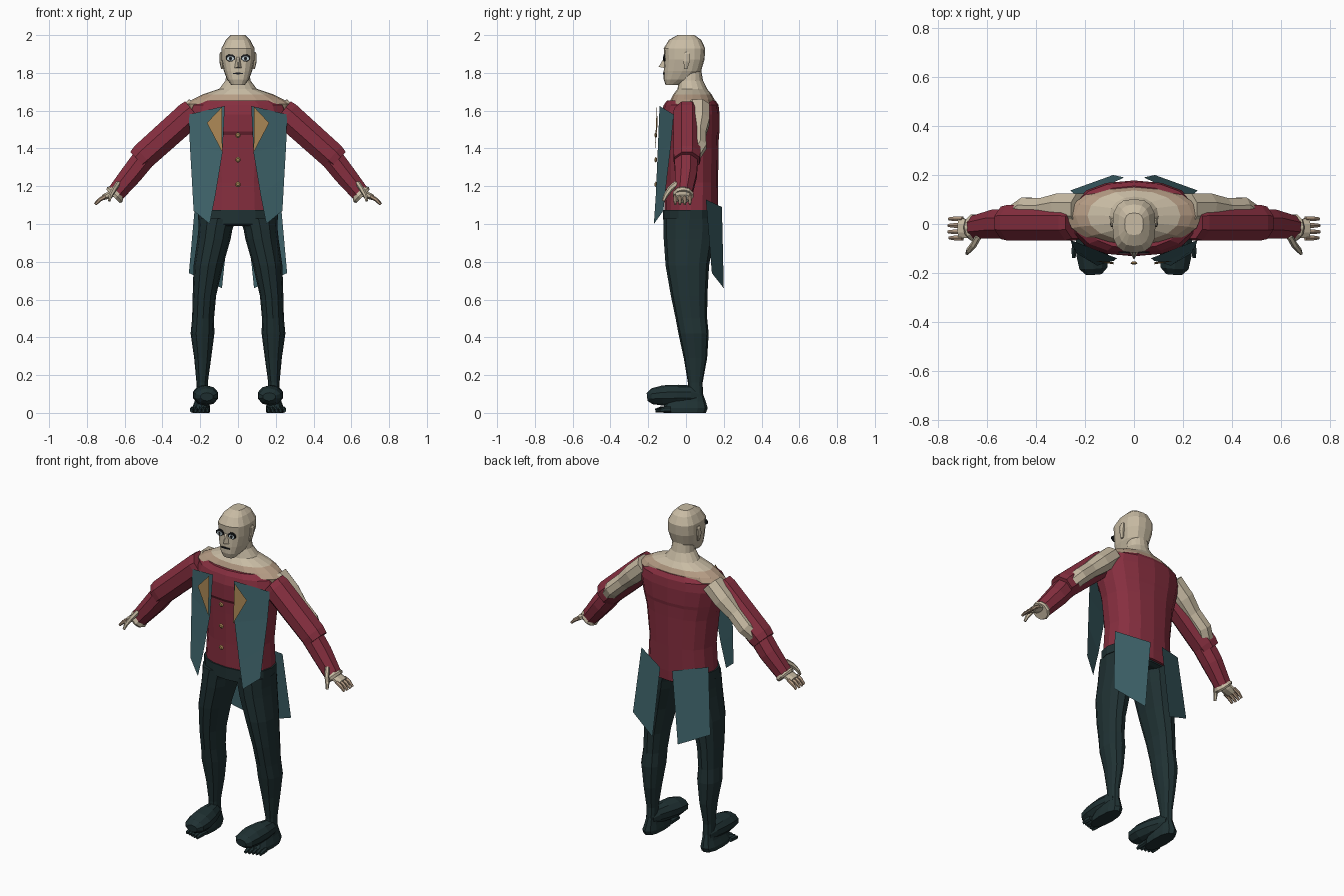
import bpy, bmesh, math
from mathutils import Vector


def mat(name, r, g, b):
    m = bpy.data.materials.new(name)
    m.diffuse_color = (r, g, b, 1)
    return m


RED = mat("wine red", .24, .028, .05)
TEAL = mat("teal cloth", .05, .13, .15)
DARK = mat("dark trousers", .014, .031, .033)
SKIN = mat("pale skin", .58, .50, .37)
TAN = mat("tan skin", .46, .33, .23)
GOLD = mat("gold", .40, .24, .09)
BLACK = mat("black", .01, .011, .013)
WHITE = mat("eye white", .55, .65, .68)


def build(name, verts, faces, *mats, rule=None, flip=1):
    """Make a flat shaded object; flip=-1 mirrors it in x."""
    bm = bmesh.new()
    vs = [bm.verts.new((v[0] * flip, v[1], v[2])) for v in verts]
    for f in faces:
        bm.faces.new([vs[i] for i in f])
    bmesh.ops.recalc_face_normals(bm, faces=bm.faces)
    if rule:
        for f in bm.faces:
            f.material_index = rule(f.calc_center_median())
    me = bpy.data.meshes.new(name)
    bm.to_mesh(me)
    bm.free()
    for m in mats:
        me.materials.append(m)
    ob = bpy.data.objects.new(name, me)
    bpy.context.collection.objects.link(ob)
    return ob


def skin_rings(name, rings, *mats, **kw):
    """Join rings of points and cap both ends."""
    n, k = len(rings[0]), len(rings)
    faces = [[r * n + i, r * n + (i + 1) % n, (r + 1) * n + (i + 1) % n, (r + 1) * n + i]
             for r in range(k - 1) for i in range(n)]
    faces += [list(range(n)), list(range((k - 1) * n, k * n))]
    return build(name, [p for r in rings for p in r], faces, *mats, **kw)


def power(c, e):
    return math.copysign(abs(c) ** e, c)


def upright(name, rows, n, p, *mats, **kw):
    """Loft of horizontal sections: (z, centre x, half width, front y, back y)."""
    rings = []
    for z, cx, rx, y0, y1 in rows:
        rings.append([(cx + rx * power(math.cos(a), 2 / p),
                       (y0 + y1) / 2 + (y1 - y0) / 2 * power(math.sin(a), 2 / p), z)
                      for a in (2 * math.pi * i / n for i in range(n))])
    return skin_rings(name, rings, *mats, **kw)


def tube(name, path, n, *mats, ref=(0, 1, 0), **kw):
    """Tube along points (x, y, z, radius along ref, radius across)."""
    pts = [Vector(q[:3]) for q in path]
    rings = []
    for i, q in enumerate(path):
        d = (pts[min(i + 1, len(pts) - 1)] - pts[max(i - 1, 0)]).normalized()
        u = Vector(ref)
        u = (u - d * u.dot(d)).normalized()
        v = d.cross(u)
        rings.append([pts[i] + u * q[3] * math.cos(a) + v * q[4] * math.sin(a)
                      for a in (2 * math.pi * (j + .5) / n for j in range(n))])
    return skin_rings(name, rings, *mats, **kw)


# Head, neck and shoulders
upright("head", [(1.735, 0, .035, -.108, -.045), (1.765, 0, .058, -.118, .03),
                 (1.81, 0, .075, -.118, .08), (1.87, 0, .088, -.114, .098),
                 (1.93, 0, .088, -.118, .102), (1.975, 0, .064, -.09, .08),
                 (2.0, 0, .038, -.045, .045)], 16, 2.7, SKIN)
upright("neck_and_shoulders", [(1.60, 0, .26, -.09, .15), (1.635, 0, .275, -.09, .152),
                               (1.66, 0, .24, -.08, .15), (1.685, 0, .19, -.068, .137),
                               (1.715, 0, .10, -.045, .112), (1.76, 0, .066, -.038, .09),
                               (1.82, 0, .06, -.03, .08)], 16, 2.1, SKIN, TAN,
        rule=lambda c: 1 if c.z < 1.70 else 0)
build("nose", [(-.008, -.113, 1.885), (.008, -.113, 1.885), (-.02, -.112, 1.825),
               (.02, -.112, 1.825), (0, -.145, 1.832)],
      [(0, 1, 4), (0, 4, 2), (1, 3, 4), (2, 4, 3)], SKIN)


def plate(name, x, z, w, h, y, m, n=8):
    """Thin disc facing forward."""
    tube(name, [(x, y, z, w, h), (x, y + .007, z, w, h)], n, m, ref=(1, 0, 0))


plate("mouth", 0, 1.797, .032, .005, -.1215, BLACK, 6)
for s in (1, -1):
    plate("eye_socket", .04 * s, 1.88, .026, .02, -.1185, BLACK)
    plate("eye", .04 * s, 1.876, .019, .012, -.120, WHITE)
    plate("pupil", .04 * s, 1.876, .008, .01, -.1215, BLACK, 6)
    upright("ear", [(1.82, .083, .006, -.012, .008), (1.86, .09, .009, -.015, .022),
                    (1.9, .09, .008, -.012, .025), (1.91, .087, .005, -.005, .018)],
            6, 2, SKIN, flip=s)

# Shirt body with a hem under the belt
upright("shirt", [(1.01, 0, .205, -.105, .165), (1.07, 0, .205, -.115, .168),
                  (1.22, 0, .195, -.115, .17), (1.40, 0, .215, -.118, .172),
                  (1.47, 0, .235, -.12, .174), (1.49, 0, .24, -.132, .178),
                  (1.58, 0, .262, -.132, .178), (1.63, 0, .25, -.118, .172),
                  (1.655, 0, .2, -.1, .155)], 16, 2.3, RED)
upright("belt", [(1.025, 0, .213, -.122, .165), (1.075, 0, .213, -.122, .165)], 16, 2.3, DARK)
upright("trouser_seat", [(.99, 0, .17, -.1, .13), (1.0, 0, .207, -.118, .15),
                         (1.06, 0, .205, -.118, .15)], 16, 2.3, DARK)
for z in (1.47, 1.34, 1.21):
    tube("button", [(0, -.166, z, .008, .008), (0, -.160, z, .015, .015),
                    (0, -.154, z, .008, .008)], 8, GOLD, ref=(1, 0, 0))

for s in (1, -1):
    # Coat: front panel, lapel and tail
    build("coat_front", [(.26, -.065, 1.58), (.07, -.14, 1.625), (.082, -.15, 1.38),
                         (.12, -.16, 1.15), (.15, -.17, 1.0), (.235, -.12, 1.07),
                         (.245, -.10, 1.25), (.255, -.08, 1.42)],
          [(0, 1, 2, 7), (7, 2, 3, 6), (6, 3, 4, 5)], TEAL, flip=s)
    build("lapel", [(.085, -.155, 1.62), (.083, -.165, 1.38), (.165, -.15, 1.535)],
          [(0, 1, 2)], GOLD, flip=s)
    build("coat_tail", [(.225, .105, 1.13), (.04, .19, 1.09), (.085, .2, .66), (.26, .137, .74)],
          [(0, 1, 2, 3)], TEAL, flip=s)

    # Sleeves over bare arms
    tube("upper_sleeve", [(.235, .005, 1.595, .07, .076), (.26, .005, 1.575, .078, .08),
                          (.50, .005, 1.36, .078, .077), (.525, .005, 1.335, .072, .07)],
         8, RED, flip=s)
    tube("forearm_sleeve", [(.48, 0, 1.37, .066, .066), (.56, 0, 1.268, .064, .062),
                            (.645, -.013, 1.165, .05, .052)], 8, RED, flip=s)
    tube("bare_arm", [(.22, .06, 1.62, .07, .06), (.30, .062, 1.545, .068, .06),
                      (.37, .055, 1.48, .055, .05), (.44, .055, 1.415, .058, .05),
                      (.50, .02, 1.35, .05, .045)], 8, SKIN, flip=s)
    tube("cuff_frill", [(.638, -.013, 1.17, .047, .045), (.653, -.015, 1.155, .057, .056),
                        (.662, -.015, 1.146, .05, .05)], 10, SKIN, flip=s)

    # Hand
    tube("palm", [(.64, -.015, 1.175, .03, .022), (.68, -.018, 1.155, .042, .02),
                  (.715, -.018, 1.14, .044, .016)], 8, SKIN, flip=s)
    for y, r in ((.021, .93), (-.006, 1), (-.032, 1), (-.057, .9)):
        tube("finger", [(.70, y, 1.147, .011, .011), (.73, y, 1.13, .011, .011),
                        (.715 + .043 * r, y, 1.105, .007, .007)], 6, TAN, flip=s)
    tube("thumb", [(.635, -.05, 1.215, .013, .016), (.655, -.085, 1.185, .013, .015),
                   (.675, -.108, 1.15, .011, .012), (.682, -.12, 1.122, .007, .008)],
         6, SKIN, ref=(1, 0, 0), flip=s)

    # Leg
    upright("leg", [(.09, .19, .03, .01, .09), (.16, .19, .03, .01, .088),
                    (.29, .187, .045, -.012, .112), (.42, .188, .063, -.04, .12),
                    (.50, .185, .058, -.055, .112), (.62, .178, .062, -.08, .113),
                    (.78, .157, .078, -.108, .122), (.92, .127, .088, -.118, .145),
                    (.97, .12, .09, -.12, .15), (1.03, .108, .1, -.12, .15)],
            12, 2.2, DARK, flip=s)

    # Foot: rounded slipper, sole and toes
    tube("slipper", [(.165, -.205, .085, .035, .022), (.166, -.18, .088, .06, .042),
                     (.17, -.12, .092, .069, .054), (.18, -.04, .095, .062, .054),
                     (.188, .03, .095, .045, .05), (.19, .075, .09, .028, .03)],
         10, DARK, ref=(1, 0, 0), flip=s)
    upright("sole", [(0, .195, .045, -.12, .105), (.025, .195, .048, -.125, .115),
                     (.06, .192, .038, -.1, .105), (.10, .19, .03, -.02, .09)],
            12, 2.4, DARK, flip=s)
    for i in range(5):
        x = .158 + .021 * i
        tube("toe", [(x, -.08, .018, .012, .016), (x + .003, -.135 + .006 * i, .017, .012, .016),
                     (x + .004, -.162 + .006 * i, .012, .008, .01)],
             6, DARK, ref=(1, 0, 0), flip=s)
